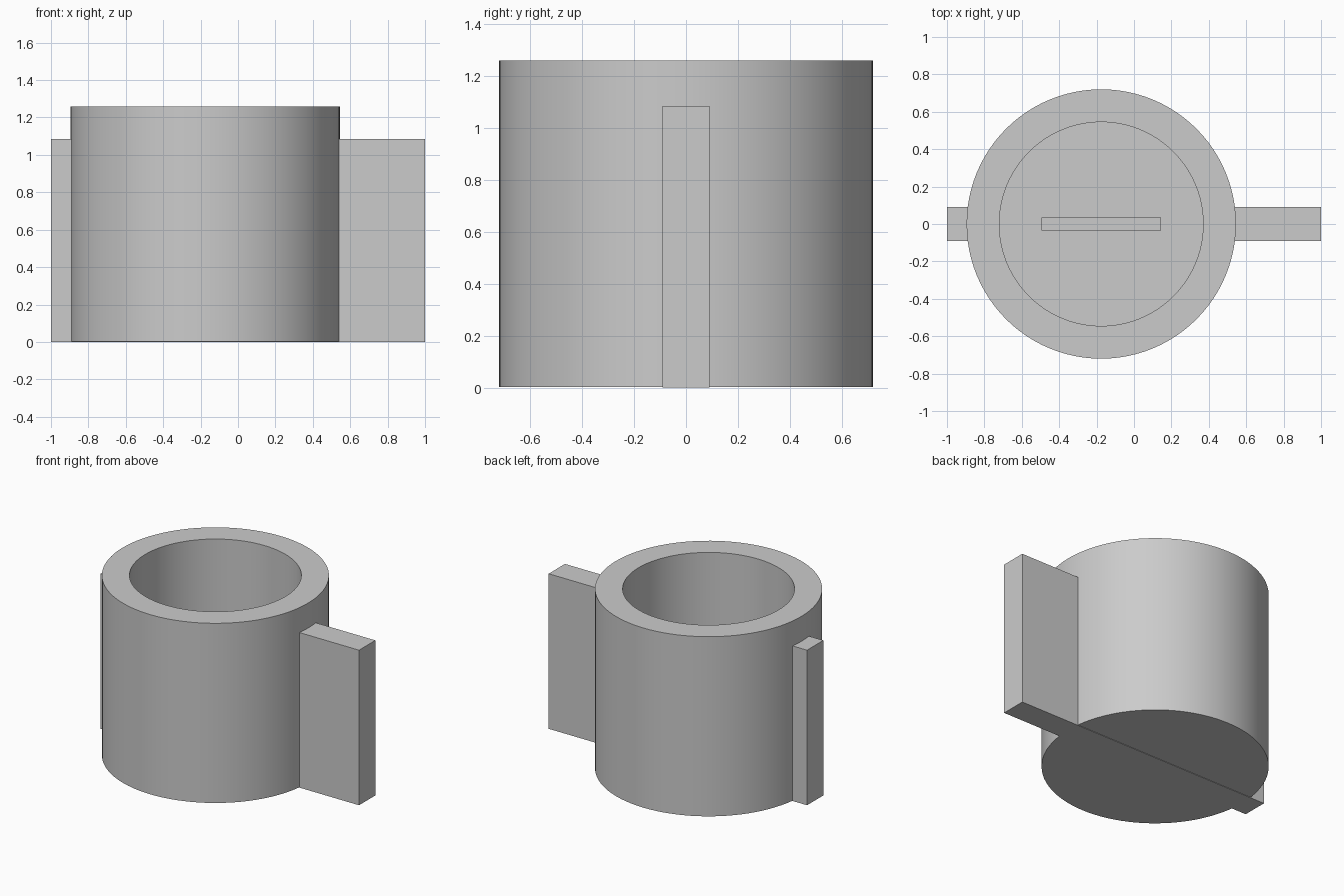
import bpy
import bmesh
import math

cube = bpy.data.objects.get("Cube")
if cube:
    bpy.data.objects.remove(cube, do_unlink=True)

CENTRE = -0.175      # cup axis along x
OUTER, INNER = 0.72, 0.545
HEIGHT, FLOOR = 1.26, 0.18
SEGMENTS = 96

grey = bpy.data.materials.new("light grey")
grey.use_nodes = True
colour = (0.6, 0.6, 0.6, 1)
grey.diffuse_color = colour
grey.node_tree.nodes["Principled BSDF"].inputs["Base Color"].default_value = colour


def add_object(name, bm):
    bmesh.ops.recalc_face_normals(bm, faces=bm.faces)
    mesh = bpy.data.meshes.new(name)
    bm.to_mesh(mesh)
    bm.free()
    mesh.materials.append(grey)
    obj = bpy.data.objects.new(name, mesh)
    bpy.context.collection.objects.link(obj)
    return obj


def extrude_xz(name, outline, half_depth):
    """Extrude an outline in the xz plane symmetrically along y."""
    bm = bmesh.new()
    face = bm.faces.new([bm.verts.new((x, -half_depth, z)) for x, z in outline])
    new = bmesh.ops.extrude_face_region(bm, geom=[face])["geom"]
    verts = [v for v in new if isinstance(v, bmesh.types.BMVert)]
    bmesh.ops.translate(bm, verts=verts, vec=(0, 2 * half_depth, 0))
    return add_object(name, bm)


# Cup: stacked rings joined into walls, with a closed bottom and inner floor
bm = bmesh.new()
rings = []
for radius, z in ((OUTER, 0.003), (OUTER, HEIGHT), (INNER, HEIGHT), (INNER, FLOOR)):
    angles = [math.tau * i / SEGMENTS for i in range(SEGMENTS)]
    rings.append([bm.verts.new((CENTRE + radius * math.cos(a), radius * math.sin(a), z))
                  for a in angles])
for low, high in zip(rings, rings[1:]):
    for i in range(SEGMENTS):
        j = (i + 1) % SEGMENTS
        bm.faces.new((low[i], low[j], high[j], high[i]))
bm.faces.new(rings[0])
bm.faces.new(rings[-1])
cup = add_object("cup", bm)
bpy.ops.object.select_all(action="DESELECT")
cup.select_set(True)
bpy.context.view_layer.objects.active = cup
bpy.ops.object.shade_smooth_by_angle(angle=math.radians(30))

# Wings: one U-shaped bar running under the cup floor, uneven on the two sides
wall = (OUTER + INNER) / 2
left, right = CENTRE - wall, CENTRE + wall
top, bar = 1.085, 0.1
extrude_xz("wings", [(-1, 0), (1, 0), (1, top), (right, top), (right, bar),
                     (left, bar), (left, top), (-1, top)], 0.09)

# Flat blade standing on the cup floor
x0, x1 = CENTRE - 0.32, CENTRE + 0.32
extrude_xz("blade", [(x0, FLOOR - 0.05), (x1, FLOOR - 0.05), (x1, 0.6), (x0, 0.6)], 0.035)
